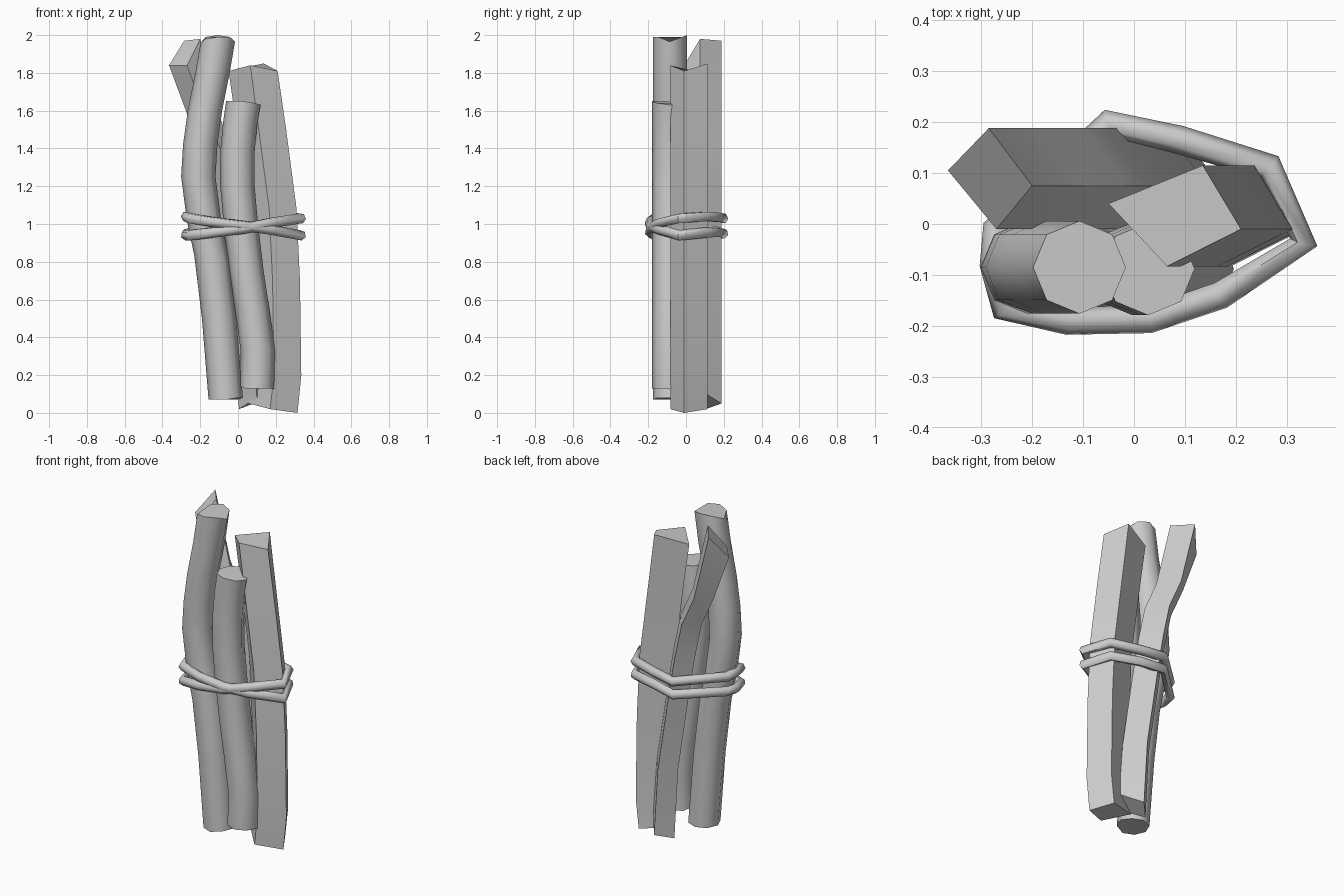
import bpy, bmesh, math

if "Cube" in bpy.data.objects:
    bpy.data.objects.remove(bpy.data.objects["Cube"])


def smooth(obj, degrees):
    bpy.ops.object.select_all(action='DESELECT')
    obj.select_set(True)
    bpy.context.view_layer.objects.active = obj
    bpy.ops.object.shade_smooth_by_angle(angle=math.radians(degrees))


def stick(name, section, y, path, bottom_dz, top_dz, angle):
    """Sweep a horizontal section along (x, z) path points; ends get a slanted cut."""
    bm = bmesh.new()
    rings = []
    for i, (px, pz) in enumerate(path):
        dz = [0] * len(section)
        if i == 0:
            dz = bottom_dz
        elif i == len(path) - 1:
            dz = top_dz
        rings.append([bm.verts.new((px + sx, y + sy, pz + d))
                      for (sx, sy), d in zip(section, dz)])
    n = len(section)
    for a, b in zip(rings, rings[1:]):
        for i in range(n):
            j = (i + 1) % n
            bm.faces.new((a[i], a[j], b[j], b[i]))
    bm.faces.new(rings[0])
    bm.faces.new(rings[-1])
    bmesh.ops.recalc_face_normals(bm, faces=bm.faces)
    mesh = bpy.data.meshes.new(name)
    bm.to_mesh(mesh)
    bm.free()
    obj = bpy.data.objects.new(name, mesh)
    bpy.context.collection.objects.link(obj)
    smooth(obj, angle)
    return obj


# Round sticks at the front
octagon = [(0.091 * math.cos(math.tau * i / 8), 0.091 * math.sin(math.tau * i / 8))
           for i in range(8)]
stick("round_stick_left", octagon, -0.085,
      [(-0.065, 0.07), (-0.10, 0.50), (-0.14, 0.83), (-0.18, 1.02), (-0.21, 1.25),
       (-0.20, 1.42), (-0.175, 1.60), (-0.135, 1.80), (-0.107, 1.98)],
      [0.01, 0, 0, 0, 0, 0, 0, 0.01],
      [-0.015, 0.01, 0.02, 0.01, -0.02, 0, 0.01, 0.01], 50)
stick("round_stick_middle", octagon, -0.088,
      [(0.10, 0.13), (0.105, 0.33), (0.075, 0.55), (0.045, 0.75), (0.015, 1.0),
       (-0.003, 1.20), (-0.003, 1.38), (0.012, 1.54), (0.028, 1.64)],
      [-0.005, 0, 0, 0, 0.01, 0, 0, 0],
      [-0.01, 0, 0.01, 0.01, 0.01, 0.01, 0.01, 0], 50)

# Square sticks at the back (corner order: left, back, right, front)
stick("square_stick_right",
      [(-0.14, 0.025), (0.045, 0.10), (0.12, -0.025), (-0.025, -0.098)], 0.015,
      [(0.195, 0.0), (0.215, 0.20), (0.208, 0.70), (0.19, 1.08), (0.135, 1.50), (0.09, 1.84)],
      [0.05, 0.02, 0, 0.02], [-0.03, 0.01, -0.03, 0.0], 40)
stick("square_stick_left",
      [(-0.085, 0.015), (-0.005, 0.098), (0.08, -0.015), (0.01, -0.10)], 0.09,
      [(0.09, 0.05), (0.065, 0.45), (-0.02, 1.0), (-0.05, 1.17), (-0.095, 1.38),
       (-0.18, 1.57), (-0.28, 1.90)],
      [-0.03, 0, 0.07, 0.03], [-0.06, 0.07, 0.08, -0.06], 40)

# Rope wound twice around the bundle, crossing at the front
outline = [(-0.275, -0.08), (-0.255, -0.165), (-0.13, -0.19), (0.03, -0.187), (0.17, -0.14),
           (0.333, -0.036), (0.265, 0.112), (0.09, 0.165), (-0.05, 0.197), (-0.27, -0.01)]
heights = [1.04, 1.03, 1.01, 0.99, 0.97, 0.94, 0.955, 0.96, 0.95, 0.95,
           0.94, 0.94, 0.955, 0.975, 1.005, 1.03, 1.04, 1.035, 1.03, 1.04]
curve = bpy.data.curves.new("rope", 'CURVE')
curve.dimensions = '3D'
curve.bevel_depth = 0.028
curve.bevel_resolution = 1
spline = curve.splines.new('POLY')
spline.points.add(len(heights) - 1)
for p, (x, y), z in zip(spline.points, outline * 2, heights):
    p.co = (x, y, z, 1)
spline.use_cyclic_u = True
rope = bpy.data.objects.new("rope", curve)
bpy.context.collection.objects.link(rope)
bpy.ops.object.select_all(action='DESELECT')
rope.select_set(True)
bpy.context.view_layer.objects.active = rope
bpy.ops.object.convert(target='MESH')
smooth(bpy.context.view_layer.objects.active, 62)
